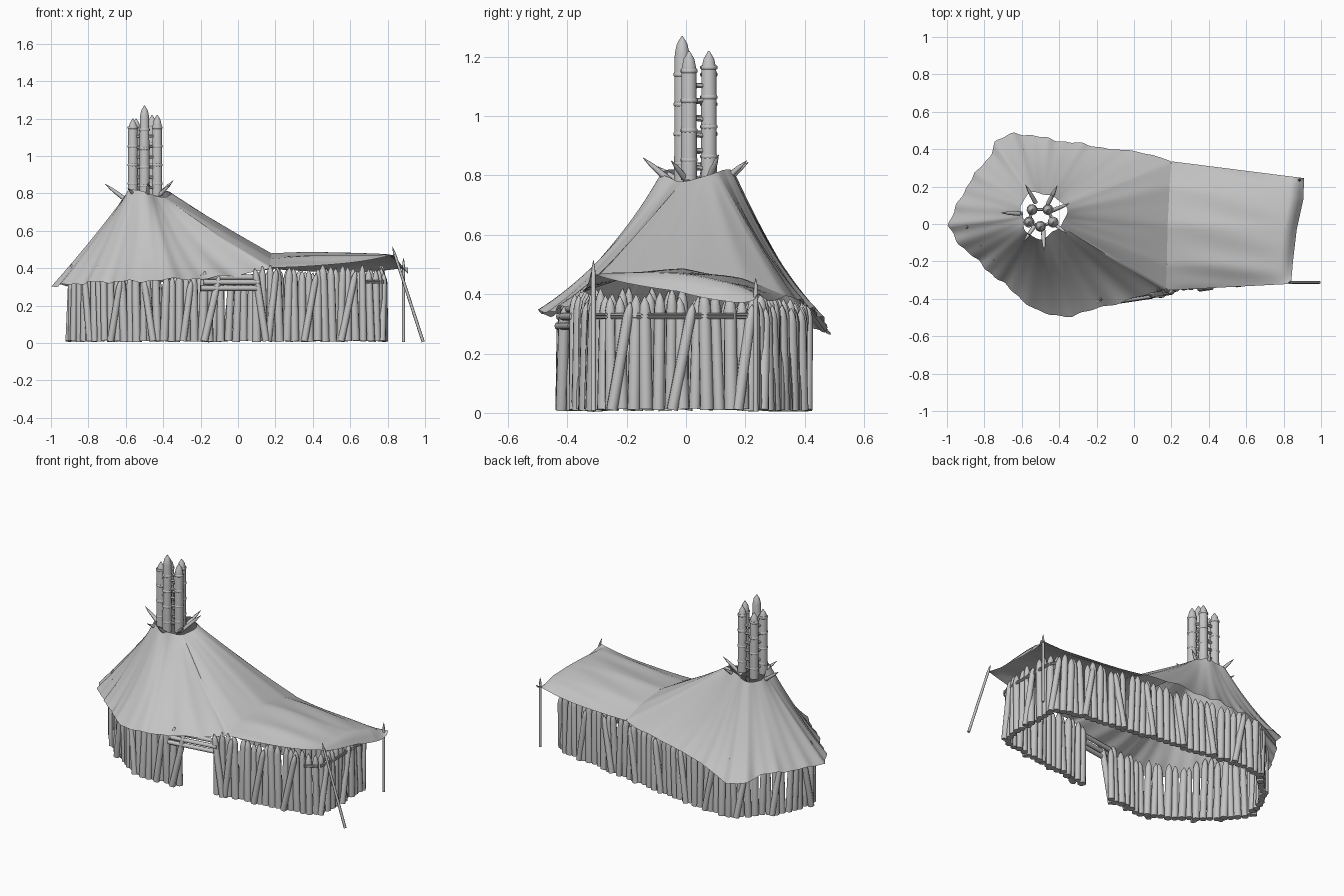
import bpy, bmesh, math, random
from mathutils import Vector

if "Cube" in bpy.data.objects:
    bpy.data.objects.remove(bpy.data.objects["Cube"])

random.seed(4)
grey = bpy.data.materials.new("plain_grey")
grey.diffuse_color = (0.55, 0.55, 0.55, 1)
grey.use_nodes = True
grey.node_tree.nodes["Principled BSDF"].inputs["Base Color"].default_value = grey.diffuse_color


def finish(bm, name, angle=50, up=False):
    mesh = bpy.data.meshes.new(name)
    bm.normal_update()
    if up and sum(f.normal.z * f.calc_area() for f in bm.faces) < 0:
        bmesh.ops.reverse_faces(bm, faces=bm.faces[:])
    elif not up:
        bmesh.ops.recalc_face_normals(bm, faces=bm.faces[:])
    bm.to_mesh(mesh)
    bm.free()
    mesh.materials.append(grey)
    ob = bpy.data.objects.new(name, mesh)
    bpy.context.collection.objects.link(ob)
    bpy.ops.object.select_all(action='DESELECT')
    bpy.context.view_layer.objects.active = ob
    ob.select_set(True)
    bpy.ops.object.shade_smooth_by_angle(angle=math.radians(angle))
    return ob


def lathe(bm, a, b, profile, sides=10):
    """Sweep (distance, radius) pairs along the line from a towards b."""
    a, b = Vector(a), Vector(b)
    d = (b - a).normalized()
    u = d.orthogonal().normalized()
    w = d.cross(u)
    rings = []
    for t, r in profile:
        c = a + d * t
        rings.append([bm.verts.new(c + (u * math.cos(k * math.tau / sides) + w * math.sin(k * math.tau / sides)) * r)
                      for k in range(sides)])
    for p, q in zip(rings, rings[1:]):
        for k in range(sides):
            bm.faces.new((p[k], p[k - 1], q[k - 1], q[k]))
    bm.faces.new(rings[0])
    bm.faces.new(rings[-1])


def stake(bm, a, b, r, tip, sides=10):
    n = (Vector(b) - Vector(a)).length
    lathe(bm, a, b, [(0, r), (n - tip, r * 0.92), (n - tip * 0.45, r * 0.66), (n, r * 0.08)], sides)


def log(bm, a, b, r, sides=8):
    lathe(bm, a, b, [(0, r), ((Vector(b) - Vector(a)).length, r)], sides)


def band(bm, c, r, h=0.007):
    c = Vector(c)
    lathe(bm, c, c + Vector((0, 0, 1)), [(-h, r * 0.9), (-h * 0.5, r), (h * 0.5, r), (h, r * 0.9)])


def resample(pts, step):
    """Evenly spaced (point, tangent) pairs along a polyline."""
    pts = [Vector(p) for p in pts]
    out = []
    carry = 0.0
    for a, b in zip(pts, pts[1:]):
        n = (b - a).length
        t = carry
        while t < n:
            out.append((a.lerp(b, t / n), (b - a).normalized()))
            t += step
        carry = t - n
    return out


# Palisade: a ring of sharpened stakes, open at the doorway
wall = [(0.10, -0.355, 0), (0.25, -0.335, 0), (0.68, -0.285, 0), (0.75, -0.25, 0), (0.765, -0.15, 0),
        (0.76, 0.16, 0), (0.73, 0.215, 0), (0.55, 0.245, 0), (0.1, 0.315, 0), (-0.35, 0.385, 0), (-0.6, 0.395, 0),
        (-0.73, 0.28, 0), (-0.855, 0.14, 0), (-0.89, -0.03, 0), (-0.69, -0.245, 0), (-0.42, -0.41, 0),
        (-0.13, -0.39, 0)]
posts = bmesh.new()
braces = bmesh.new()
for i, (p, tan) in enumerate(resample(wall, 0.041)):
    out = Vector((tan.y, -tan.x, 0))
    h = random.uniform(0.355, 0.385)
    if p.x > 0.1:
        h = random.uniform(0.385, 0.42) if p.y < 0.2 else random.uniform(0.37, 0.40)
    elif p.x < -0.66 and p.y < 0:
        h = random.uniform(0.385, 0.425)
    foot = p + out * random.uniform(-0.008, 0.008) + Vector((0, 0, random.uniform(0.005, 0.015)))
    head = p + out * random.uniform(-0.008, 0.008) + tan * random.uniform(-0.016, 0.016)
    stake(posts, foot, head + Vector((0, 0, h)), random.uniform(0.019, 0.025), 0.055)
    if i % 5 == 2:
        lean = random.choice((-1, 1)) * random.uniform(0.02, 0.04)
        o = p + out * 0.02
        stake(braces, o - tan * lean + Vector((0, 0, 0.01)), o + tan * lean + Vector((0, 0, h - 0.02)), 0.019, 0.05)
finish(posts, "palisade_stakes")
# Door jambs lean away from the opening
stake(braces, (-0.18, -0.42, 0.01), (-0.10, -0.41, 0.36), 0.02, 0.05)
stake(braces, (0.15, -0.375, 0.01), (0.09, -0.375, 0.40), 0.02, 0.05)
finish(braces, "leaning_stakes")

# Rope lashed along the tops of the end stakes
rope = bmesh.new()
for a, b in zip(wall[2:6], wall[3:7]):
    a, b = Vector(a), Vector(b)
    t = (b - a).normalized()
    o = Vector((t.y, -t.x, 0)) * 0.021
    for z in (0.322, 0.332):
        for s in (-1, 1):
            log(rope, a + o * s + Vector((0, 0, z)), b + o * s + Vector((0, 0, z)), 0.005, 6)
finish(rope, "lashing_rope")

# Lintel logs over the doorway
lintel = bmesh.new()
for z, y, e in ((0.293, -0.42, 0), (0.325, -0.415, 0.015), (0.352, -0.40, 0)):
    log(lintel, (-0.20 + e, y - 0.01, z), (0.10 + e, y + 0.035, z), 0.014)
finish(lintel, "door_lintel")

# Tent roof: straight cloth spans from the smoke hole to the outline
crease = [(0.17, -0.355, 0.405), (0.175, -0.22, 0.45), (0.18, 0.0, 0.48), (0.19, 0.2, 0.45), (0.2, 0.335, 0.395)]
outline = crease + [(0.1, 0.37, 0.385), (-0.2, 0.415, 0.36), (-0.42, 0.45, 0.33), (-0.64, 0.49, 0.265),
                    (-0.74, 0.44, 0.275), (-0.78, 0.35, 0.31), (-0.88, 0.23, 0.31), (-0.94, 0.11, 0.305),
                    (-1.0, -0.01, 0.305), (-0.93, -0.11, 0.31), (-0.78, -0.25, 0.325), (-0.53, -0.46, 0.33),
                    (-0.44, -0.49, 0.335), (-0.33, -0.49, 0.34), (-0.2, -0.455, 0.345), (0.0, -0.395, 0.36),
                    crease[0]]
hole = Vector((-0.49, 0.05, 0))
tent = bmesh.new()
N = 18
spokes = []
for p, _ in resample(outline, 0.02):
    d = p - hole
    a = math.atan2(d.y, d.x)
    r = 0.12 + 0.012 * math.sin(3 * a + 1) + 0.005 * math.sin(7 * a)
    top = hole + Vector((math.cos(a) * r, math.sin(a) * r, 0.80 + 0.02 * math.sin(2 * a - 0.3)))
    at_crease = 1.0 if p.x > 0.165 else 0.0
    # slack grows smoothly away from the taut right and left ends
    slack = 0.16 * min(1, max(0, (0.2 - p.x) / 0.3)) * min(1, max(0.3, (p.x + 1.0) / 0.35))
    if at_crease:
        slack = 0.04 * (p.y / 0.35) ** 2
    col = []
    for k in range(N + 1):
        s = k / N
        q = top.lerp(p, s)
        fold = 0.005 * math.sin(13 * a) + 0.004 * math.sin(29 * a + 2)
        q.z += -slack * s * (1 - s) + fold * s * (1 - s * at_crease)
        if not at_crease:
            q += Vector((d.x, d.y, 0)).normalized() * fold * s ** 4
        col.append(tent.verts.new(q))
    spokes.append(col)
for i, c in enumerate(spokes):
    p = spokes[i - 1]
    for k in range(N):
        tent.faces.new((p[k], p[k + 1], c[k + 1], c[k]))
finish(tent, "tent_roof", 70, True)

# Awning: cloth stretched from the tent crease to the two poles
far = [(0.84, -0.32, 0.475), (0.85, -0.2, 0.475), (0.87, -0.03, 0.47), (0.905, 0.13, 0.44), (0.91, 0.245, 0.405)]


def along(pts, v):
    x = min(v * (len(pts) - 1), len(pts) - 1.0001)
    i = int(x)
    return Vector(pts[i]).lerp(Vector(pts[i + 1]), x - i)


awning = bmesh.new()
U, V = 30, 32
grid = []
for i in range(U + 1):
    u = i / U
    row = []
    for j in range(V + 1):
        v = j / V
        q = along(crease, v).lerp(along(far, v), u)
        bow = u * (1 - u) * 4
        q.z += bow * (0.004 * math.sin(v * 26 + u * 5) + 0.008 - 0.03 * abs(2 * v - 1) ** 4)
        # hem hanging down between the corners, lower towards the back
        if 0 < j < V:
            q.z -= max(0, u - 0.93) / 0.07 * (0.03 + 0.06 * v) * math.sin(math.pi * v) ** 0.5
        row.append(awning.verts.new(q))
    grid.append(row)
for i in range(U):
    for j in range(V):
        awning.faces.new((grid[i][j], grid[i + 1][j], grid[i + 1][j + 1], grid[i][j + 1]))
finish(awning, "awning_cloth", 70, True)

# Awning poles
poles = bmesh.new()
stake(poles, (0.99, -0.312, 0.006), (0.825, -0.312, 0.515), 0.0085, 0.06, 8)
stake(poles, (0.885, 0.235, 0.005), (0.885, 0.235, 0.455), 0.0085, 0.05, 8)
finish(poles, "awning_poles")

# Smoke stack: five tall sharpened posts bound with rope, joined by rungs
stack = [(-0.50, -0.013, 1.27), (-0.432, 0.01, 1.22), (-0.46, 0.077, 1.22), (-0.545, 0.077, 1.20), (-0.562, 0.01, 1.20)]
tall = bmesh.new()
bands = bmesh.new()
rungs = bmesh.new()
for i, (x, y, h) in enumerate(stack):
    stake(tall, (x, y, 0.775 + 0.01 * (i % 3)), (x, y, h), 0.028, 0.06, 12)
    for k in range(4):
        band(bands, (x, y, 0.84 + 0.1 * k + 0.012 * (i % 3)), 0.0295)
    nx, ny, _ = stack[(i + 1) % 5]
    for k in range(6):
        z = 0.83 + 0.055 * k
        log(rungs, (x, y, z), (nx, ny, z + random.uniform(-0.01, 0.01)), 0.009, 6)
finish(tall, "stack_posts")
finish(bands, "stack_bindings")
finish(rungs, "stack_rungs")

# Spikes fanning out around the smoke hole
spikes = bmesh.new()
for x, y, z in ((-0.71, 0.06, 0.85), (-0.58, 0.21, 0.845), (-0.41, 0.205, 0.85), (-0.345, 0.11, 0.87),
                (-0.36, -0.05, 0.85), (-0.48, -0.145, 0.86), (-0.59, -0.095, 0.83)):
    tip = Vector((x, y, z))
    d = Vector((x, y, 0)) - hole
    base = hole + d.normalized() * (d.length - 0.11) + Vector((0, 0, 0.765))
    stake(spikes, base, tip, 0.012, 0.085, 8)
finish(spikes, "smoke_hole_spikes")
